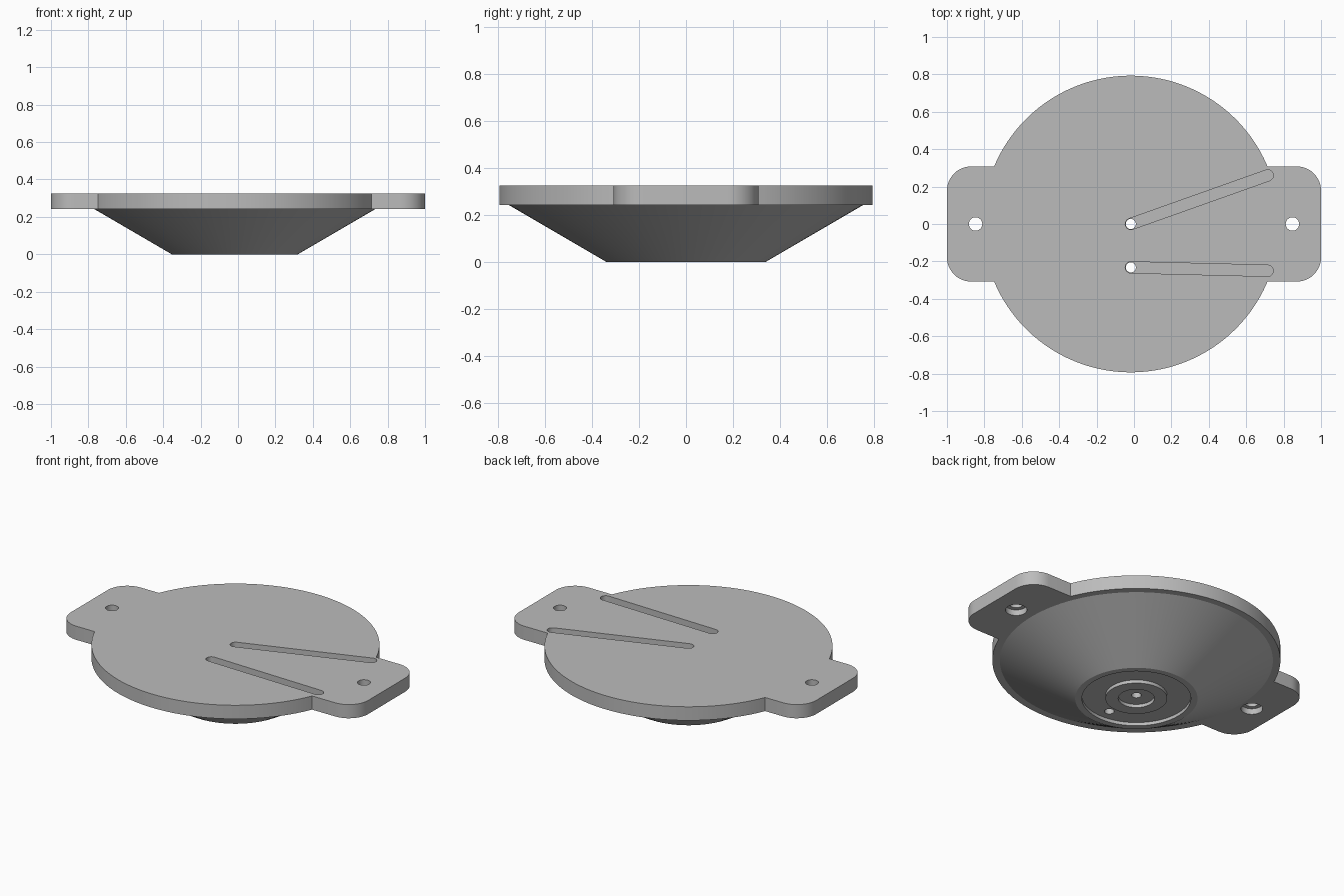
import bpy
import bmesh
from math import sin, cos, pi, asin, atan2, radians
from mathutils import Vector

cube = bpy.data.objects.get("Cube")
if cube:
    bpy.data.objects.remove(cube, do_unlink=True)

grey = bpy.data.materials.new("plain grey")
grey.use_nodes = True
grey.diffuse_color = (0.5, 0.5, 0.5, 1)
grey.node_tree.nodes["Principled BSDF"].inputs["Base Color"].default_value = (0.5, 0.5, 0.5, 1)

CX = -0.017                      # centre of the round disc
DISC_R, TAB_Y, CORNER = 0.793, 0.308, 0.13
PLATE_Z, TOP_Z = 0.242, 0.325


def arc(x, y, r, a0, a1, n):
    return [(x + r * cos(a0 + (a1 - a0) * i / n), y + r * sin(a0 + (a1 - a0) * i / n))
            for i in range(n + 1)]


def add_object(name, bm):
    bmesh.ops.recalc_face_normals(bm, faces=bm.faces)
    mesh = bpy.data.meshes.new(name)
    bm.to_mesh(mesh)
    bm.free()
    mesh.materials.append(grey)
    obj = bpy.data.objects.new(name, mesh)
    bpy.context.collection.objects.link(obj)
    return obj


def prism(name, outline, z0, z1):
    bm = bmesh.new()
    face = bm.faces.new([bm.verts.new((x, y, z0)) for x, y in outline])
    top = bmesh.ops.extrude_face_region(bm, geom=[face])["geom"]
    bmesh.ops.translate(bm, vec=(0, 0, z1 - z0),
                        verts=[v for v in top if isinstance(v, bmesh.types.BMVert)])
    return add_object(name, bm)


def lathe(name, profile, steps):
    bm = bmesh.new()
    verts = [bm.verts.new((r, 0, z)) for r, z in profile]
    edges = [bm.edges.new(pair) for pair in zip(verts, verts[1:])]
    bmesh.ops.spin(bm, geom=verts + edges, axis=(0, 0, 1), cent=(0, 0, 0),
                   angle=2 * pi, steps=steps)
    bmesh.ops.remove_doubles(bm, verts=bm.verts, dist=0.0001)
    bmesh.ops.translate(bm, vec=(CX, 0, 0), verts=bm.verts)
    return add_object(name, bm)


def boolean(target, tool, operation):
    mod = target.modifiers.new(tool.name, "BOOLEAN")
    mod.operation, mod.solver, mod.object = operation, "EXACT", tool
    bpy.ops.object.select_all(action="DESELECT")
    bpy.context.view_layer.objects.active = target
    target.select_set(True)
    bpy.ops.object.modifier_apply(modifier=mod.name)
    bpy.data.objects.remove(tool, do_unlink=True)


def hole(x, y, r, z0, z1):
    boolean(body, prism("hole_cutter", arc(x, y, r, 0, 2 * pi, 32)[:-1], z0, z1), "DIFFERENCE")


def slot(x0, y0, x1, y1, r, depth):
    a = atan2(y1 - y0, x1 - x0)
    outline = arc(x1, y1, r, a - pi / 2, a + pi / 2, 12) + arc(x0, y0, r, a + pi / 2, a + 3 * pi / 2, 12)
    boolean(body, prism("slot_cutter", outline, TOP_Z - depth, TOP_Z + 0.1), "DIFFERENCE")


# Flange plate: round disc with two rounded mounting tabs
a = asin(TAB_Y / DISC_R)
cx, cy = 1 - CORNER, TAB_Y - CORNER
outline = (arc(cx, -cy, CORNER, -pi / 2, 0, 12) + arc(cx, cy, CORNER, 0, pi / 2, 12)
           + arc(CX, 0, DISC_R, a, pi - a, 72)
           + arc(-cx, cy, CORNER, pi / 2, pi, 12) + arc(-cx, -cy, CORNER, pi, 3 * pi / 2, 12)
           + arc(CX, 0, DISC_R, pi + a, 2 * pi - a, 72))
body = prism("mounting_dish", outline, PLATE_Z, TOP_Z)

# Conical hub with a ring groove and a centre recess in its base
hub = lathe("conical_hub", [(0, 0.02), (0.1, 0.02), (0.1, 0), (0.17, 0), (0.17, 0.02),
                            (0.3, 0.02), (0.3, 0), (0.337, 0), (0.752, PLATE_Z),
                            (0.752, 0.28), (0, 0.28)], 128)
boolean(body, hub, "UNION")

# Wire slots in the top, each ending at a through hole
for y0, y1 in ((0, 0.26), (-0.232, -0.25)):
    slot(CX, y0, 0.715, y1, 0.03, 0.04)
    hole(CX, y0, 0.027, -0.1, 0.5)

# Screw holes in the tabs, counterbored from below
for x in (-0.847, 0.847):
    hole(x, 0, 0.036, 0.1, 0.5)
    hole(x, 0, 0.06, 0.1, PLATE_Z + 0.035)

bpy.ops.object.select_all(action="DESELECT")
bpy.context.view_layer.objects.active = body
body.select_set(True)
bpy.ops.object.shade_smooth_by_angle(angle=radians(30))
